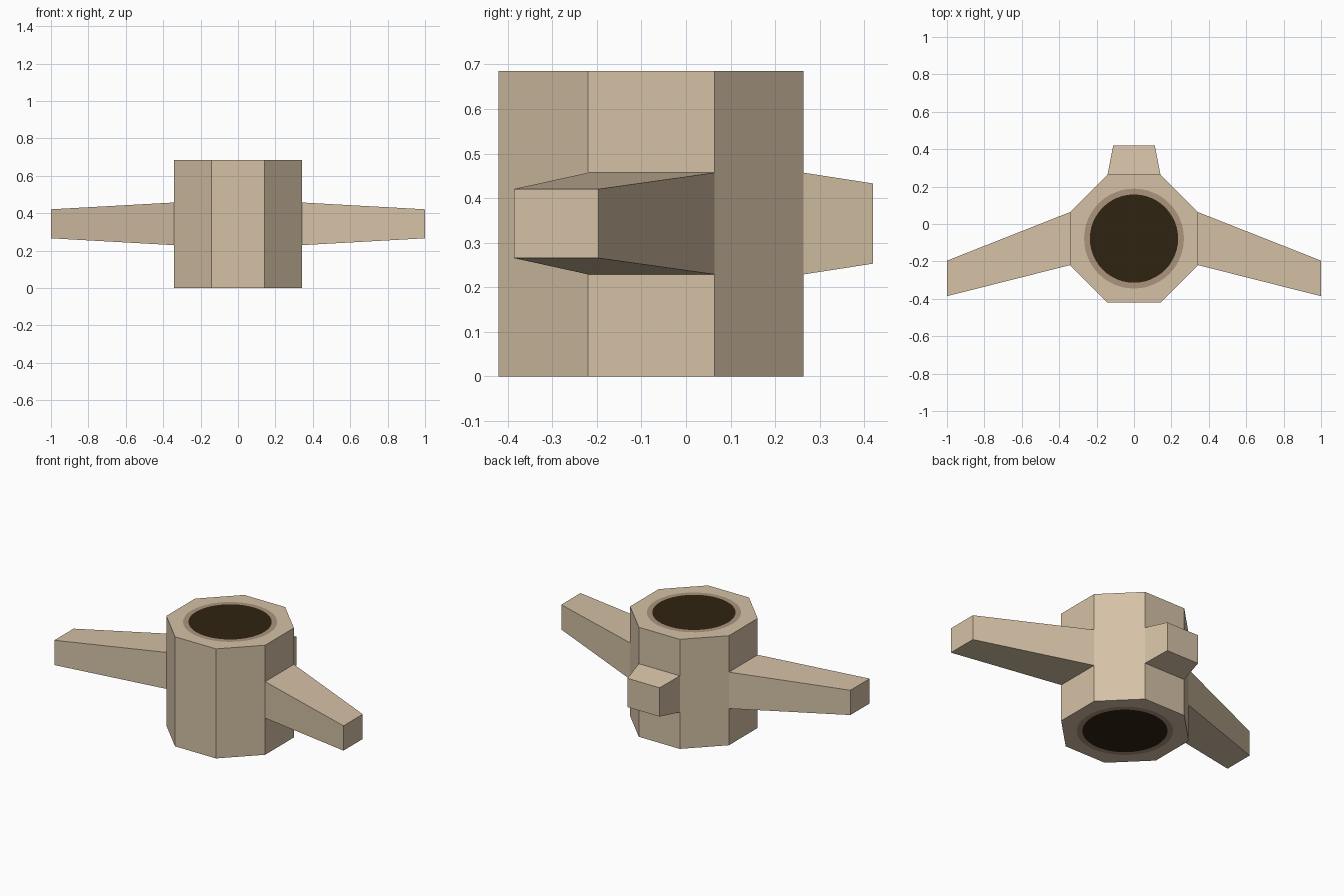
import bpy, bmesh, math
from mathutils import Vector

if "Cube" in bpy.data.objects:
    bpy.data.objects.remove(bpy.data.objects["Cube"])

CY = -0.078                       # hub centre in y
APOTHEM = 0.342
RADIUS = APOTHEM / math.cos(math.pi / 8)
LEVELS = [0.0, 0.229, 0.457, 0.685]
STEPS = 6                         # circle segments per octagon side


def material(name, rgb):
    m = bpy.data.materials.new(name)
    m.diffuse_color = (*rgb, 1.0)
    m.use_nodes = True
    m.node_tree.nodes["Principled BSDF"].inputs["Base Color"].default_value = m.diffuse_color
    return m


def ring(bm, n, radius, z):
    """Ring of vertices whose first point lies on an octagon corner direction."""
    return [bm.verts.new((radius * math.cos(math.pi / 8 + 2 * math.pi * i / n),
                          CY + radius * math.sin(math.pi / 8 + 2 * math.pi * i / n), z))
            for i in range(n)]


def add_cap(bm, corners, z):
    """Flat hub end with a rim band and a dark round centre."""
    n = 8 * STEPS
    rim, bore = ring(bm, n, 0.267, z), ring(bm, n, 0.236, z)
    for k in range(8):
        # fan on each side so no concave faces are needed
        half = STEPS // 2
        c0, c1 = corners[k], corners[(k + 1) % 8]
        arc = [rim[(k * STEPS + i) % n] for i in range(STEPS + 1)]
        for i in range(STEPS):
            bm.faces.new((c0 if i < half else c1, arc[i + 1], arc[i]))
        bm.faces.new((c0, c1, arc[half]))
    for i in range(n):
        j = (i + 1) % n
        bm.faces.new((rim[i], rim[j], bore[j], bore[i])).material_index = 1
    bm.faces.new(bore).material_index = 2


def extrude_arm(bm, face, centre, width, height):
    """Pull a wall face outward to a smaller end face."""
    normal = face.normal.copy()
    across = Vector((0, 0, 1)).cross(normal)
    old = face.calc_center_median()
    tip = bmesh.ops.extrude_discrete_faces(bm, faces=[face])["faces"][0]
    for v in tip.verts:
        d = v.co - old
        v.co = (Vector(centre)
                + across * math.copysign(width / 2, d.dot(across))
                + Vector((0, 0, math.copysign(height / 2, d.z))))


bm = bmesh.new()

# Octagonal hub walls in three bands
rings = [ring(bm, 8, RADIUS, z) for z in LEVELS]
middle = []
for b in range(3):
    for k in range(8):
        j = (k + 1) % 8
        f = bm.faces.new((rings[b][k], rings[b][j], rings[b + 1][j], rings[b + 1][k]))
        if b == 1:
            middle.append(f)

# Painted round openings at both ends
add_cap(bm, rings[0], LEVELS[0])
add_cap(bm, rings[-1], LEVELS[-1])
bmesh.ops.recalc_face_normals(bm, faces=bm.faces[:])
bm.normal_update()

# Two swept wings and the short rear tab
for face in middle:
    n = face.normal
    if abs(n.x) > 0.9:
        extrude_arm(bm, face, (math.copysign(1.0, n.x), -0.291, 0.343), 0.19, 0.155)
    elif n.y > 0.9:
        extrude_arm(bm, face, (0, 0.419, 0.343), 0.222, 0.18)
bmesh.ops.recalc_face_normals(bm, faces=bm.faces[:])

mesh = bpy.data.meshes.new("winged_hub")
bm.to_mesh(mesh)
bm.free()
for m in (material("tan", (0.665, 0.535, 0.38)),
          material("brown_rim", (0.41, 0.295, 0.202)),
          material("dark_bore", (0.028, 0.017, 0.0056))):
    mesh.materials.append(m)
hub = bpy.data.objects.new("winged_hub", mesh)
bpy.context.collection.objects.link(hub)
